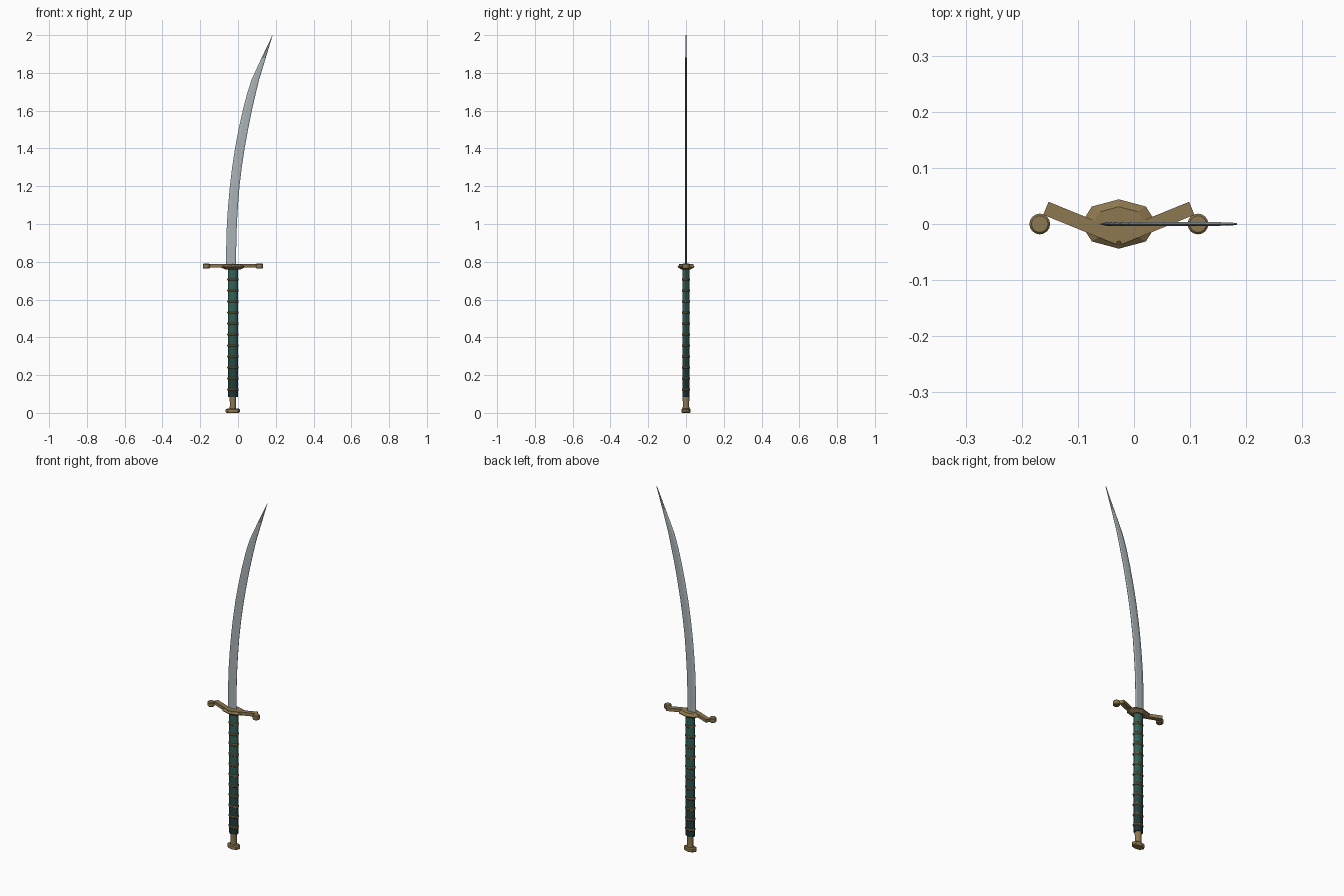
import bpy, bmesh, math
from mathutils import Vector

if "Cube" in bpy.data.objects:
    bpy.data.objects.remove(bpy.data.objects["Cube"])

CX = -0.027  # hilt axis


def material(name, rgb):
    m = bpy.data.materials.new(name)
    m.diffuse_color = (*rgb, 1)
    m.use_nodes = True
    m.node_tree.nodes["Principled BSDF"].inputs["Base Color"].default_value = m.diffuse_color
    return m


BRASS = material("brass", (0.27, 0.19, 0.08))
STEEL = material("steel", (0.40, 0.45, 0.47))


def loft(name, rings, mat, smooth=True):
    """Skin a list of equal-length vertex rings and cap both ends."""
    bm = bmesh.new()
    loops = [[bm.verts.new(p) for p in ring] for ring in rings]
    n = len(loops[0])
    for a, b in zip(loops, loops[1:]):
        for i in range(n):
            j = (i + 1) % n
            bm.faces.new((a[i], a[j], b[j], b[i]))
    bm.faces.new(loops[0][::-1])
    bm.faces.new(loops[-1])
    bmesh.ops.recalc_face_normals(bm, faces=bm.faces)
    me = bpy.data.meshes.new(name)
    bm.to_mesh(me)
    bm.free()
    me.materials.append(mat)
    ob = bpy.data.objects.new(name, me)
    bpy.context.collection.objects.link(ob)
    if smooth:
        bpy.ops.object.select_all(action='DESELECT')
        bpy.context.view_layer.objects.active = ob
        ob.select_set(True)
        bpy.ops.object.shade_smooth_by_angle(angle=math.radians(35))
    return ob


def turned(name, profile, rx, ry, segs, mat, x=CX, smooth=True):
    """Elliptical lathe: profile holds (radius factor, z)."""
    angles = [2 * math.pi * i / segs for i in range(segs)]
    rings = [[(x + rx * f * math.cos(t), ry * f * math.sin(t), z) for t in angles]
             for f, z in profile]
    return loft(name, rings, mat, smooth)


# pommel cap and neck
turned("pommel_cap", [(0.85, 0), (1, 0.005), (1, 0.018), (0.8, 0.023)],
       0.038, 0.024, 8, BRASS, smooth=False)
turned("pommel_neck", [(0.95, 0.02), (0.9, 0.05), (1, 0.09)], 0.018, 0.0185, 12, BRASS)

# grip sections, darkening toward the pommel, with a brass ring at each joint
joints = [0.085] + [0.124 + 0.0582 * i for i in range(11)] + [0.77]
for i, (z0, z1) in enumerate(zip(joints, joints[1:])):
    t = min(1, i / 8)
    green = material(f"grip_green_{i}", (0.012 + 0.022 * t, 0.035 + 0.085 * t, 0.032 + 0.065 * t))
    turned(f"grip_section_{i}", [(1, z0), (1, z1)], 0.0265, 0.019, 12, green)
    if i:
        turned(f"grip_ring_{i}", [(0.9, z0 - 0.006), (1, z0 - 0.003), (1, z0 + 0.003), (0.9, z0 + 0.006)],
               0.030, 0.0222, 12, BRASS)

# guard plate
turned("guard_plate", [(0.6, 0.760), (1, 0.772), (1, 0.776), (0.7, 0.787)],
       0.068, 0.044, 8, BRASS, smooth=False)

# guard arms sweeping out from the front, with end knobs
for side, label in ((-1, "left"), (1, "right")):
    a, b = Vector((CX, -0.025, 0)), Vector((CX + side * 0.130, 0.028, 0))
    d = (b - a).normalized()
    w = Vector((-d.y, d.x, 0)) * 0.0125
    rings = [[p + w + Vector((0, 0, 0.769)), p - w + Vector((0, 0, 0.769)),
              p - w + Vector((0, 0, 0.787)), p + w + Vector((0, 0, 0.787))] for p in (a, b)]
    loft(f"guard_arm_{label}", rings, BRASS, smooth=False)
    turned(f"guard_knob_{label}", [(0.8, 0.764), (1, 0.768), (1, 0.786), (0.8, 0.790)],
           0.0185, 0.0185, 16, BRASS, x=CX + side * 0.141)

# curved blade: (z, left edge x, right edge x)
stations = [(0.775, -0.0635, -0.0105), (0.9, -0.062, -0.009), (1.0, -0.059, -0.006),
            (1.1, -0.052, 0.000), (1.2, -0.043, 0.008), (1.3, -0.031, 0.020),
            (1.4, -0.016, 0.035), (1.5, 0.003, 0.053), (1.6, 0.025, 0.073),
            (1.69, 0.048, 0.094), (1.765, 0.072, 0.112), (1.88, 0.125, 0.147),
            (2.0, 0.1825, 0.1835)]
rings = []
for z, l, r in stations:
    h = 0.004 if z < 1.95 else 0.002
    m, e = l + 0.32 * (r - l), l + 0.85 * (r - l)
    rings.append([(l, 0, z), (m, -h, z), (e, -h * 0.9, z), (r, -0.0008, z),
                  (r, 0.0008, z), (e, h * 0.9, z), (m, h, z)])
loft("blade", rings, STEEL, smooth=False)
